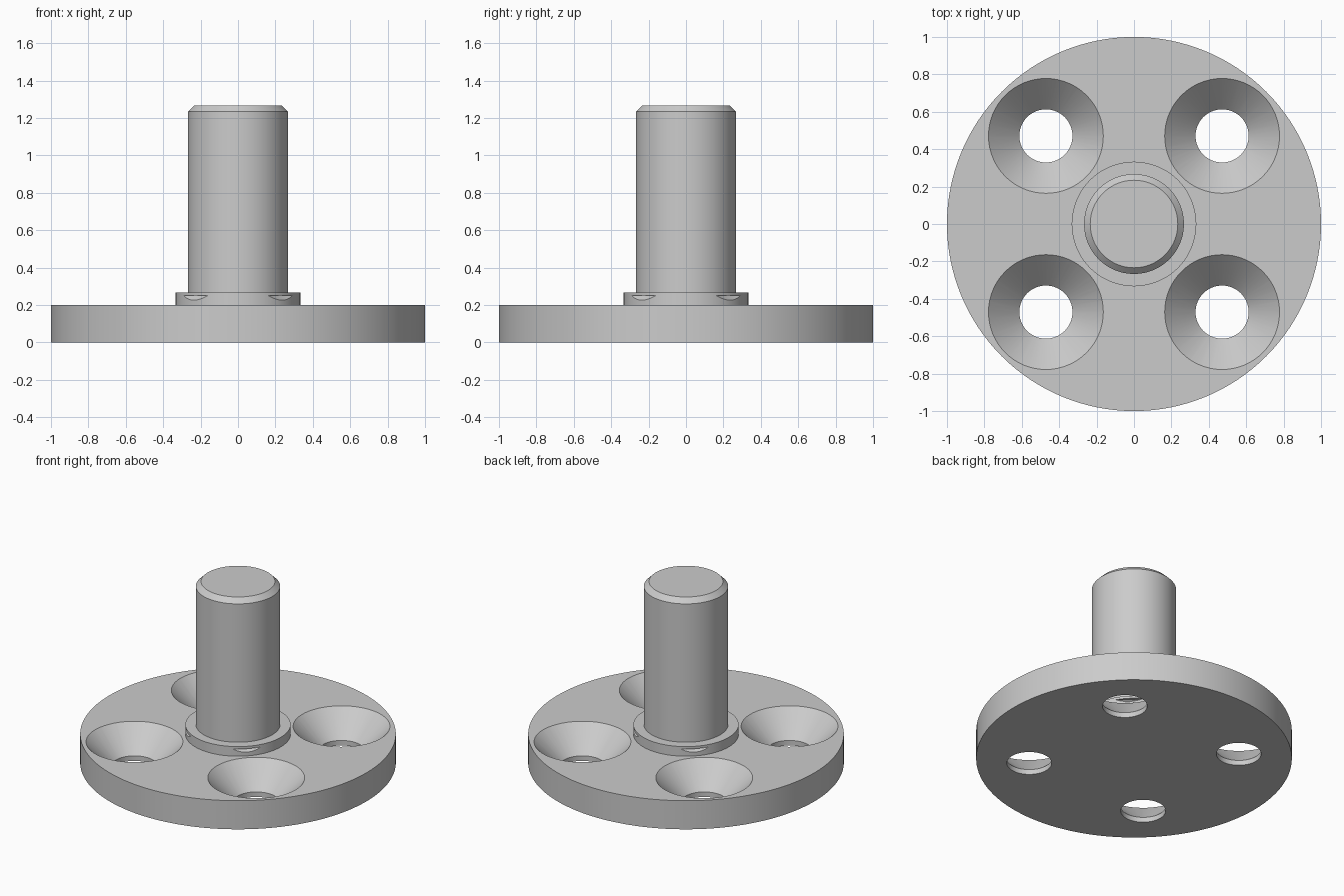
import bpy, bmesh
from math import cos, sin, pi, radians

cube = bpy.data.objects.get("Cube")
if cube:
    bpy.data.objects.remove(cube, do_unlink=True)

steel = bpy.data.materials.new("steel_grey")
steel.use_nodes = True
colour = (0.6, 0.6, 0.6, 1)
steel.diffuse_color = colour
steel.node_tree.nodes["Principled BSDF"].inputs["Base Color"].default_value = colour


def lathe(name, profile, segments, centre=(0, 0)):
    """Closed solid of revolution from (radius, z) points, bottom to top."""
    bm = bmesh.new()
    rings = []
    for r, z in profile:
        angles = [2 * pi * i / segments for i in range(segments)]
        rings.append([bm.verts.new((centre[0] + r * cos(a), centre[1] + r * sin(a), z))
                      for a in angles])
    for low, high in zip(rings, rings[1:]):
        for i in range(segments):
            j = (i + 1) % segments
            bm.faces.new((low[i], low[j], high[j], high[i]))
    bm.faces.new(rings[0][::-1])
    bm.faces.new(rings[-1])
    mesh = bpy.data.meshes.new(name)
    bm.to_mesh(mesh)
    bm.free()
    mesh.materials.append(steel)
    obj = bpy.data.objects.new(name, mesh)
    bpy.context.collection.objects.link(obj)
    return obj


# Round base plate, collar and chamfered pin, turned as one piece
flange = lathe("flange_with_pin", [
    (1, 0), (1, 0.2),
    (0.333, 0.2), (0.333, 0.267),
    (0.267, 0.267), (0.267, 1.234), (0.234, 1.267)], 128)

# Four countersunk screw holes
bpy.context.view_layer.objects.active = flange
flange.select_set(True)
for x in (-0.471, 0.471):
    for y in (-0.471, 0.471):
        cutter = lathe("hole_cutter", [
            (0.142, -0.1), (0.142, 0.035), (0.307, 0.2), (0.357, 0.25)], 64, (x, y))
        cutter.hide_render = True
        cut = flange.modifiers.new("screw_hole", "BOOLEAN")
        cut.operation = "DIFFERENCE"
        cut.solver = "EXACT"
        cut.object = cutter
        bpy.ops.object.modifier_apply(modifier=cut.name)
        bpy.data.objects.remove(cutter, do_unlink=True)

bpy.ops.object.shade_smooth_by_angle(angle=radians(30))
